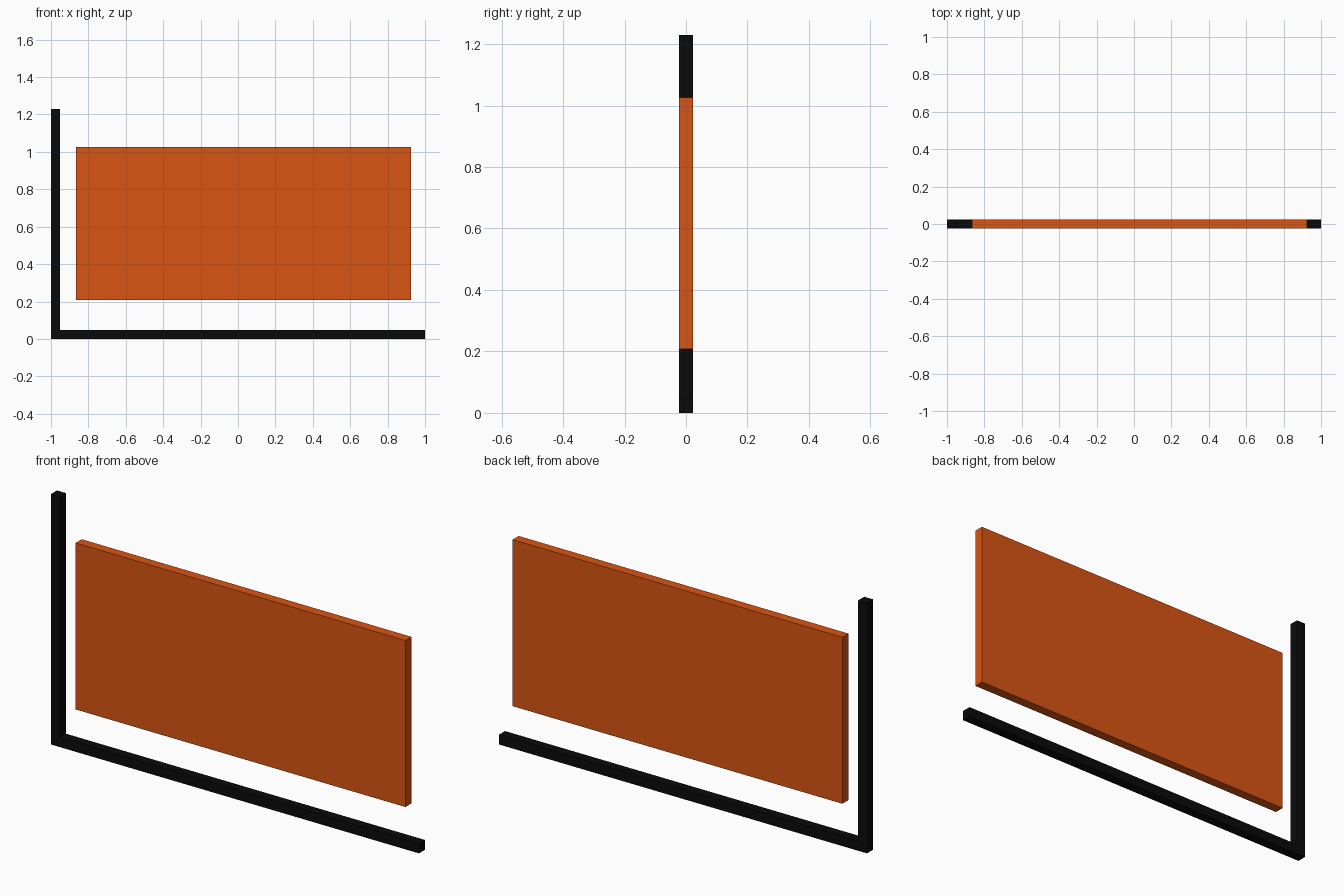
import bpy, bmesh

if "Cube" in bpy.data.objects:
    bpy.data.objects.remove(bpy.data.objects["Cube"])

DEPTH = 0.047


def material(name, rgb):
    m = bpy.data.materials.new(name)
    m.diffuse_color = (*rgb, 1)
    m.use_nodes = True
    m.node_tree.nodes["Principled BSDF"].inputs["Base Color"].default_value = m.diffuse_color
    return m


def extrude_profile(name, points, mat):
    """Extrude an (x, z) outline through y, centred on y = 0."""
    bm = bmesh.new()
    face = bm.faces.new([bm.verts.new((x, -DEPTH / 2, z)) for x, z in points])
    ext = bmesh.ops.extrude_face_region(bm, geom=[face])
    verts = [v for v in ext["geom"] if isinstance(v, bmesh.types.BMVert)]
    bmesh.ops.translate(bm, verts=verts, vec=(0, DEPTH, 0))
    bmesh.ops.recalc_face_normals(bm, faces=bm.faces)
    mesh = bpy.data.meshes.new(name)
    bm.to_mesh(mesh)
    bm.free()
    mesh.materials.append(mat)
    obj = bpy.data.objects.new(name, mesh)
    bpy.context.collection.objects.link(obj)
    return obj


black = material("black", (0.003, 0.003, 0.003))
orange = material("orange", (0.7, 0.09, 0.006))

# L-shaped frame: upright on the left and base bar
W, TOP = 0.048, 1.23
extrude_profile("corner_frame", [(-1, 0), (1, 0), (1, W), (-1 + W, W),
                                 (-1 + W, TOP), (-1, TOP)], black)

# Floating rectangular panel
L, R, B, T = -0.866, 0.926, 0.208, 1.026
extrude_profile("panel", [(L, B), (R, B), (R, T), (L, T)], orange)
